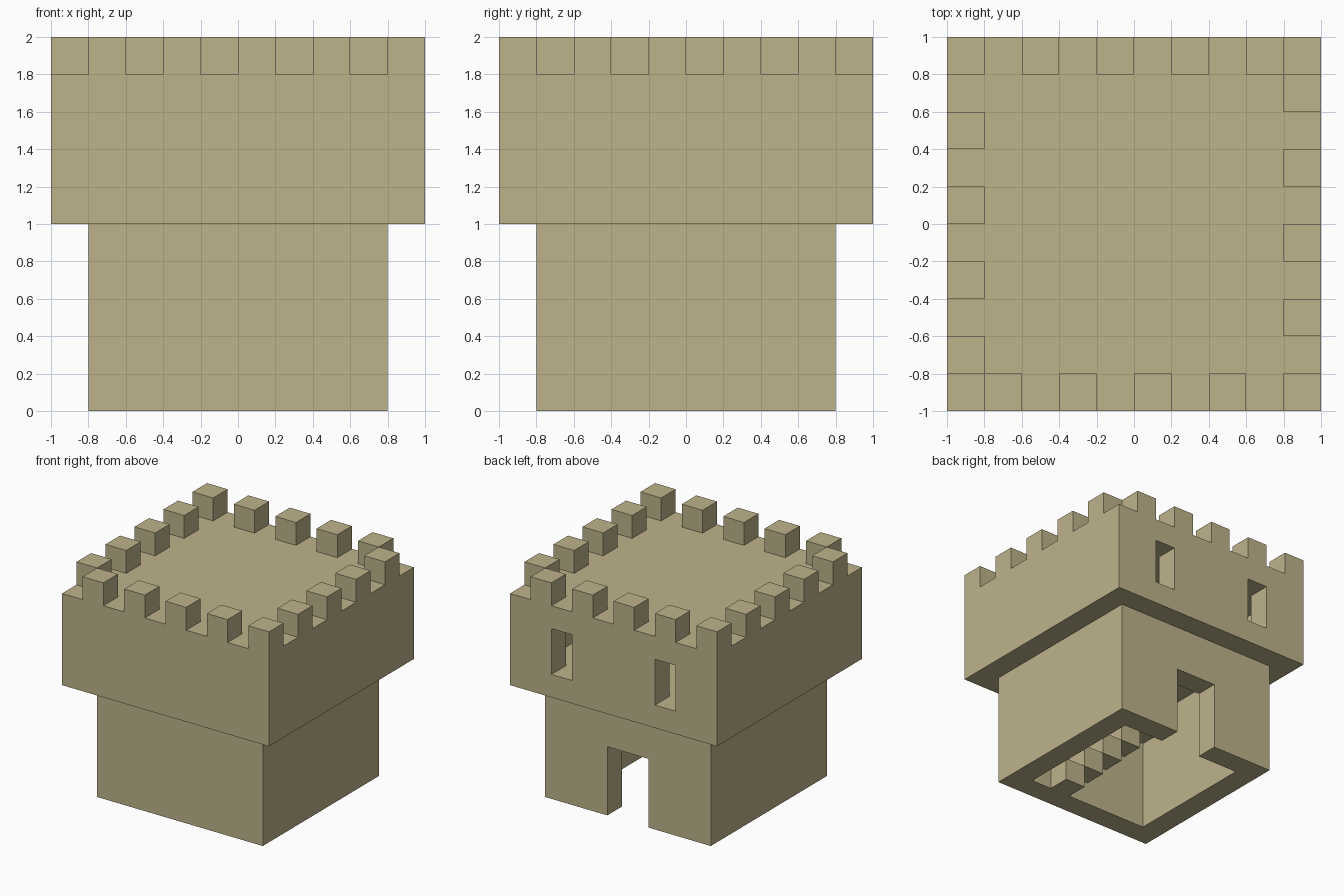
import bpy
import bmesh
from mathutils import Vector

cube = bpy.data.objects.get("Cube")
if cube:
    bpy.data.objects.remove(cube, do_unlink=True)

U = 0.2  # one building block

stone = bpy.data.materials.new("sandstone")
stone.use_nodes = True
colour = (0.51, 0.45, 0.26, 1.0)
stone.diffuse_color = colour
bsdf = next(n for n in stone.node_tree.nodes if n.type == 'BSDF_PRINCIPLED')
bsdf.inputs["Base Color"].default_value = colour
bsdf.inputs["Roughness"].default_value = 0.9


def boxes(name, spans):
    """One object made of boxes, each given by its low and high corner."""
    bm = bmesh.new()
    for low, high in spans:
        low, high = Vector(low), Vector(high)
        verts = bmesh.ops.create_cube(bm, size=1)["verts"]
        for v in verts:
            v.co = Vector((l if c < 0 else h) for c, l, h in zip(v.co, low, high))
    mesh = bpy.data.meshes.new(name)
    bm.to_mesh(mesh)
    bm.free()
    mesh.materials.append(stone)
    obj = bpy.data.objects.new(name, mesh)
    bpy.context.collection.objects.link(obj)
    return obj


def carve(obj, spans):
    """Cut each box out of the object and keep the carved mesh."""
    cutters = []
    for span in spans:
        cutter = boxes("cutter", [span])
        cutter.hide_render = True
        mod = obj.modifiers.new("cut", 'BOOLEAN')
        mod.operation = 'DIFFERENCE'
        mod.solver = 'EXACT'
        mod.object = cutter
        cutters.append(cutter)
    bpy.context.view_layer.update()
    graph = bpy.context.evaluated_depsgraph_get()
    mesh = bpy.data.meshes.new_from_object(obj.evaluated_get(graph))
    obj.modifiers.clear()
    obj.data = mesh
    for cutter in cutters:
        bpy.data.objects.remove(cutter, do_unlink=True)


# Lower room: open underneath, with a doorway at the back
lower = boxes("lower_walls", [((-.8, -.8, 0), (.8, .8, 1))])
carve(lower, [((-.6, -.6, -.1), (.6, .6, 1.1)),
              ((-.2, .5, -.1), (.2, .9, .6))])

# Upper room: overhanging, with two windows at the back and a stair hatch
upper = boxes("upper_walls", [((-1, -1, 1), (1, 1, 1.8))])
windows = [((x - U / 2, .7, 1.2), (x + U / 2, 1.1, 1.6)) for x in (-.5, .5)]
hatch = ((-.6, -.6, .9), (0, -.4, 1.3))
carve(upper, [((-.8, -.8, 1.2), (.8, .8, 1.6))] + windows + [hatch])

# Merlons on every other block around the roof edge
merlons = []
for i in range(10):
    for j in range(10):
        on_edge = i in (0, 9) or j in (0, 9)
        if on_edge and (i + j) % 2:
            x, y = i * U - 1, j * U - 1
            merlons.append(((x, y, 1.8), (x + U, y + U, 2)))
boxes("merlons", merlons)

# Block stairs climbing along the inside of the front wall
boxes("stairs", [((.2 - k * U, -.6, k * U), (.4 - k * U, -.4, k * U + U))
                 for k in range(5)])
